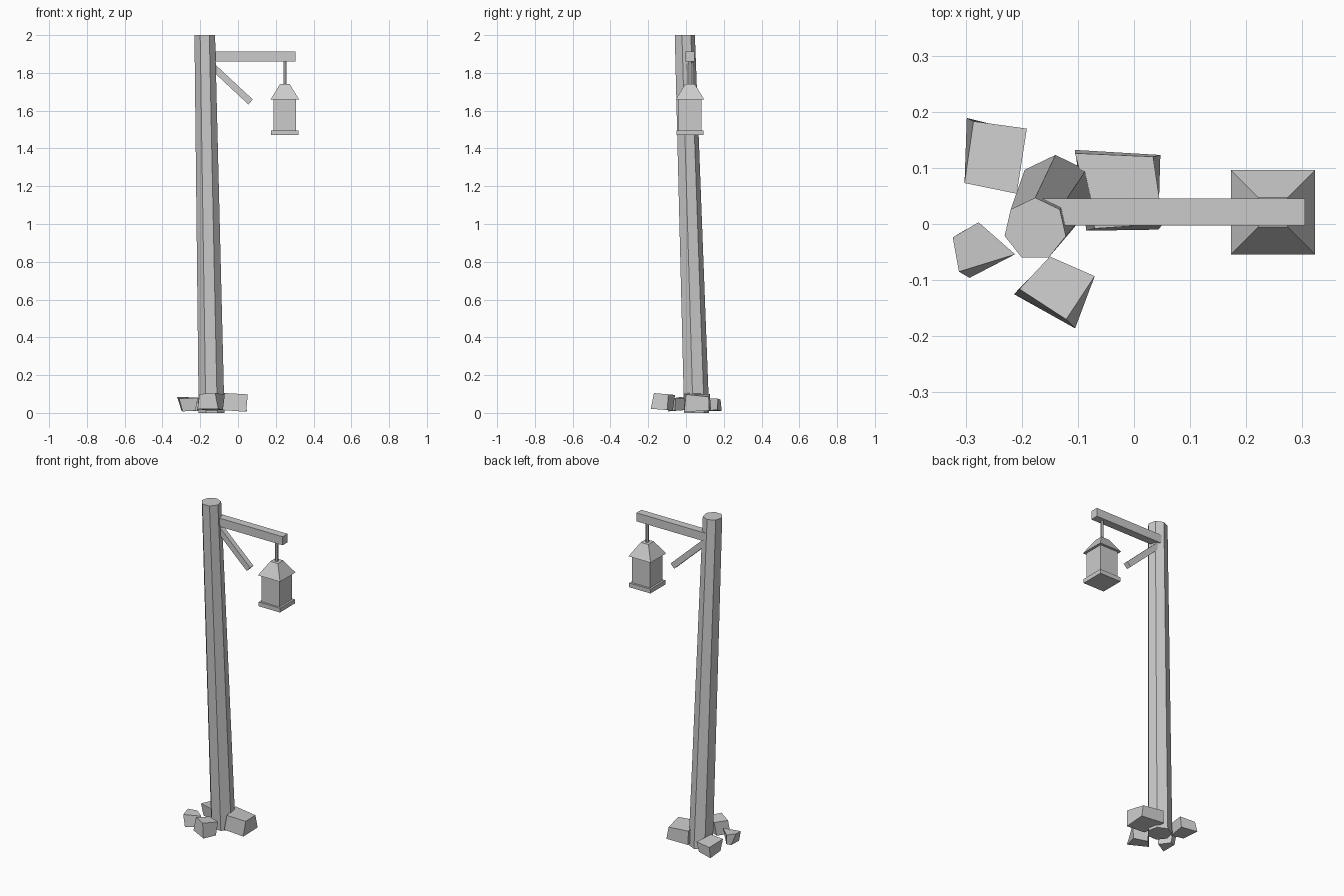
import bpy
from math import cos, sin, pi


def mesh_object(name, verts, faces):
    me = bpy.data.meshes.new(name)
    me.from_pydata(verts, [], faces)
    me.update()
    ob = bpy.data.objects.new(name, me)
    bpy.context.collection.objects.link(ob)
    return ob


def loft(name, bottom, top):
    """Flat-faced solid between two rings of equal, counter-clockwise points."""
    n = len(bottom)
    faces = [list(range(n))[::-1], list(range(n, 2 * n))]
    faces += [(i, (i + 1) % n, (i + 1) % n + n, i + n) for i in range(n)]
    return mesh_object(name, list(bottom) + list(top), faces)


def ring(x, y, z, r, n, start=pi / 2):
    return [(x + r * cos(start + 2 * pi * i / n),
             y + r * sin(start + 2 * pi * i / n), z) for i in range(n)]


def square(x, y, z, half):
    return ring(x, y, z, half * 2 ** 0.5, 4, pi / 4)


def box(name, centre, size, tilt=0):
    bpy.ops.mesh.primitive_cube_add(size=1, location=centre, rotation=(0, tilt, 0))
    ob = bpy.context.object
    ob.name = name
    ob.scale = size
    return ob


# Leaning seven-sided post
loft("post", ring(-0.14, 0.053, 0.0, 0.070, 7), ring(-0.176, -0.009, 2.0, 0.056, 7))

# Cross arm and diagonal brace
AY = 0.021
box("arm", (0.0675, AY, 1.886), (0.475, 0.048, 0.052))
box("brace", (-0.045, AY, 1.75), (0.305, 0.032, 0.035), 0.75)

# Hanging lantern: rod, roof, body, base
LX = 0.248
loft("hanger_rod", ring(LX, AY, 1.73, 0.009, 6), ring(LX, AY, 1.87, 0.009, 6))
loft("lantern_roof", square(LX, AY, 1.66, 0.075), square(LX, AY, 1.74, 0.026))
loft("lantern_body", square(LX, AY, 1.49, 0.060), square(LX, AY, 1.662, 0.060))
loft("lantern_base", square(LX, AY, 1.47, 0.072), square(LX, AY, 1.496, 0.072))

# Rough stones around the foot: bottom ring, top ring
stones = [
    ([(-0.298, 0.189, 0.01), (-0.290, 0.080, 0.012), (-0.215, 0.062, 0.01), (-0.203, 0.165, 0.015)],
     [(-0.286, 0.183, 0.07), (-0.302, 0.073, 0.085), (-0.209, 0.054, 0.08), (-0.191, 0.170, 0.075)],),
    ([(-0.300, -0.010, 0.015), (-0.293, -0.096, 0.008), (-0.225, -0.060, 0.012), (-0.270, -0.005, 0.015)],
     [(-0.323, -0.024, 0.085), (-0.312, -0.085, 0.075), (-0.212, -0.054, 0.08), (-0.277, 0.003, 0.075)],),
    ([(-0.160, -0.070, 0.012), (-0.214, -0.125, 0.02), (-0.105, -0.186, 0.022), (-0.080, -0.100, 0.015)],
     [(-0.150, -0.058, 0.095), (-0.204, -0.116, 0.10), (-0.121, -0.170, 0.105), (-0.070, -0.093, 0.098)],),
    ([(-0.105, 0.132, 0.018), (-0.085, -0.012, 0.015), (0.043, -0.010, 0.006), (0.047, 0.123, 0.012)],
     [(-0.105, 0.126, 0.10), (-0.070, -0.008, 0.105), (0.052, 0.000, 0.098), (0.034, 0.120, 0.085)],),
]
for i, (bottom, top) in enumerate(stones):
    loft(f"foot_stone_{i + 1}", bottom, top)
